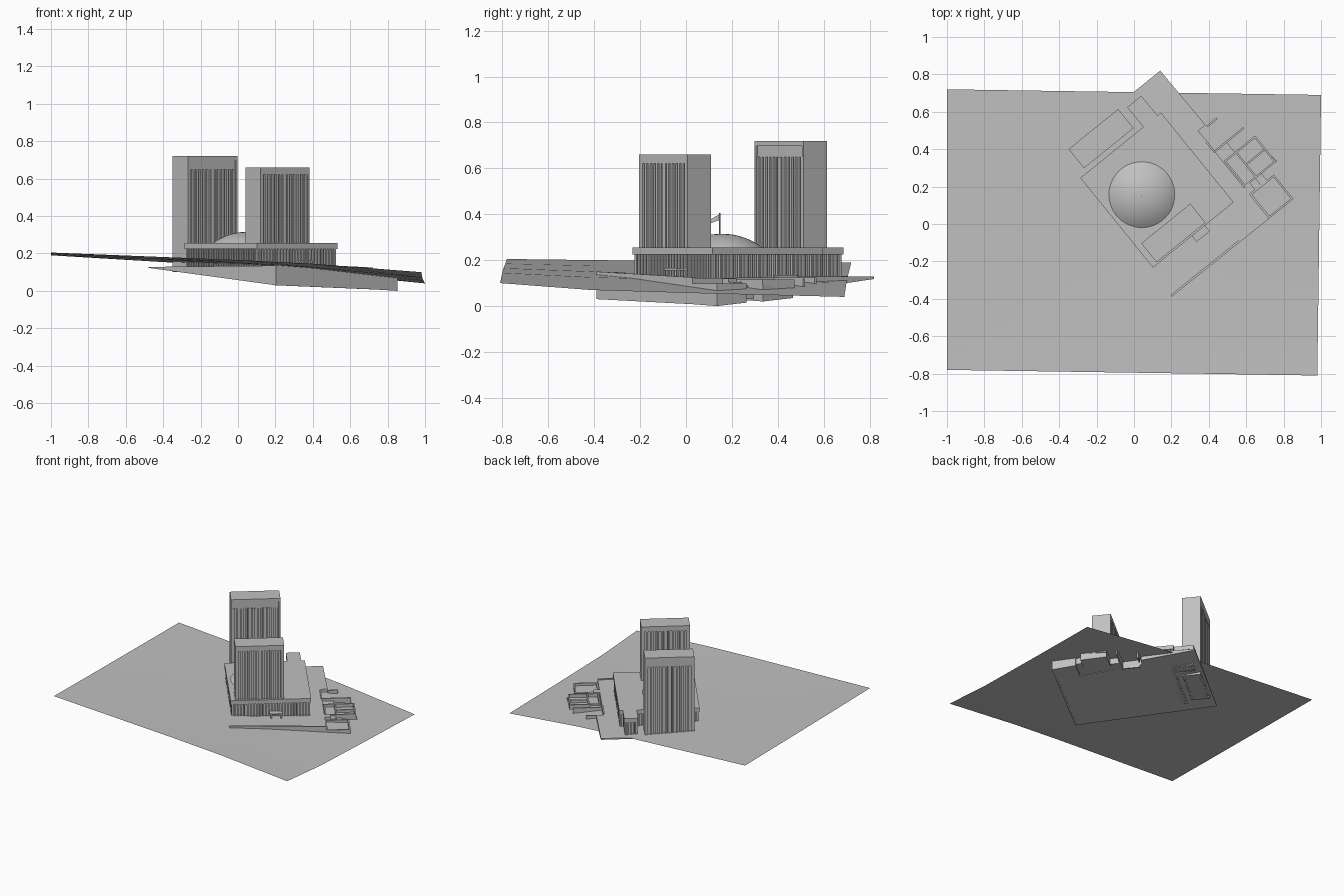
import bpy, bmesh, math
from mathutils import Vector

cube = bpy.data.objects.get("Cube")
if cube:
    bpy.data.objects.remove(cube, do_unlink=True)

ANGLE = math.radians(39)  # the complex is turned on its site

grey = bpy.data.materials.new("concrete_grey")
grey.use_nodes = True
grey.diffuse_color = (0.53, 0.53, 0.53, 1)
grey.node_tree.nodes["Principled BSDF"].inputs["Base Color"].default_value = (0.53, 0.53, 0.53, 1)


def finish(name, bm, turned=True):
    mesh = bpy.data.meshes.new(name)
    bm.to_mesh(mesh)
    bm.free()
    mesh.materials.append(grey)
    obj = bpy.data.objects.new(name, mesh)
    bpy.context.collection.objects.link(obj)
    if turned:
        obj.rotation_euler.z = ANGLE
    return obj


def add_box(bm, u, v, z):
    made = bmesh.ops.create_cube(bm, size=1)["verts"]
    for p in made:
        p.co = Vector([r[0] + (c + 0.5) * (r[1] - r[0]) for r, c in zip((u, v, z), p.co)])


def box(name, u, v, z):
    bm = bmesh.new()
    add_box(bm, u, v, z)
    return finish(name, bm)


def fins(name, u, v, z, pitch, width):
    """Row of upright fins along whichever side of the rectangle is longer."""
    bm = bmesh.new()
    along_u = u[1] - u[0] > v[1] - v[0]
    start, end = u if along_u else v
    count = round((end - start) / pitch)
    for i in range(count + 1):
        c = start + (end - start - width) * i / count
        span = (c, c + width)
        add_box(bm, span if along_u else u, v if along_u else span, z)
    return finish(name, bm)


def rim(name, u, v, z, t=0.01):
    bm = bmesh.new()
    for side in ((u[0], u[0] + t), (u[1] - t, u[1])):
        add_box(bm, side, v, z)
    for side in ((v[0], v[0] + t), (v[1] - t, v[1])):
        add_box(bm, u, side, z)
    return finish(name, bm)


def prism(name, bottom, tops):
    """Solid between a sloping base outline and a roof outline above it."""
    bm = bmesh.new()
    low = [bm.verts.new(p) for p in bottom]
    high = [bm.verts.new((p[0], p[1], t)) for p, t in zip(bottom, tops)]
    bm.faces.new(high)
    bm.faces.new(low[::-1])
    for i in range(len(low)):
        j = (i + 1) % len(low)
        bm.faces.new((low[i], low[j], high[j], high[i]))
    bmesh.ops.recalc_face_normals(bm, faces=bm.faces)
    return finish(name, bm)


# Sloping ground sheet, rows from front to back
bm = bmesh.new()
columns = (-1, -0.5, 0, 0.4, 1)
rows = ((-0.795, (0.205, 0.185, 0.165, 0.145, 0.10)),
        (-0.4, (0.20, 0.175, 0.15, 0.125, 0.07)),
        (0.1, (0.195, 0.168, 0.14, 0.112, 0.055)),
        (0.705, (0.19, 0.16, 0.13, 0.10, 0.04)))
grid = []
for y, heights in rows:
    grid.append([bm.verts.new((x - (0.02 * (0.7 - y) / 1.5 if x == 1 else 0), y - 0.015 * x, h))
                 for x, h in zip(columns, heights)])
for a, b in zip(grid, grid[1:]):
    for i in range(len(columns) - 1):
        bm.faces.new((a[i], a[i + 1], b[i + 1], b[i]))
for f in bm.faces:
    f.smooth = True
finish("ground_sheet", bm, turned=False)

# Plaza with its sloping underside
prism("plaza", [(-0.087, -0.428, 0.03), (0.58, -0.43, 0.008), (0.58, 0.17, 0.07),
                (0.63, 0.17, 0.075), (0.625, 0.549, 0.118), (-0.172, 0.549, 0.123)],
      [0.135, 0.12, 0.128, 0.128, 0.128, 0.128])
prism("plaza_front_wall", [(-0.087, -0.43, 0.03), (0.58, -0.432, 0.008),
                           (0.58, -0.42, 0.008), (-0.087, -0.418, 0.03)],
      [0.15, 0.125, 0.125, 0.15])

# Garden terraces stepping down beside the plaza
prism("lower_terrace", [(0.58, -0.432, 0.008), (0.747, -0.432, 0), (0.747, -0.265, 0.015), (0.58, -0.265, 0.025)],
      [0.08] * 4)
rim("lower_terrace_rim", (0.58, 0.747), (-0.432, -0.265), (0.06, 0.098))
prism("upper_terrace", [(0.585, -0.22, 0.03), (0.805, -0.22, 0.02), (0.79, -0.04, 0.035), (0.585, -0.04, 0.05)],
      [0.09] * 4)
rim("upper_terrace_rim", (0.585, 0.80), (-0.22, -0.04), (0.07, 0.115))
box("upper_terrace_divider", (0.66, 0.67), (-0.22, -0.04), (0.07, 0.11))
box("upper_terrace_crosswall", (0.67, 0.80), (-0.135, -0.125), (0.07, 0.11))
for i in range(4):
    box(f"garden_step_{i + 1}", (0.58 + i * 0.04, 0.62 + i * 0.04), (-0.265, -0.22), (0.03, 0.12 - i * 0.015))
box("garden_long_wall", (0.575, 0.78), (0.025, 0.035), (0.05, 0.125))
box("garden_short_wall", (0.572, 0.582), (0.025, 0.155), (0.05, 0.135))
box("garden_end_wall", (0.63, 0.70), (0.155, 0.165), (0.06, 0.125))
box("garden_landing", (0.58, 0.66), (-0.04, 0.025), (0.05, 0.105))

# Main hall: recessed walls, fins all round and an overhanging roof band
def hall(name, u, v, roof):
    d = 0.018
    box(name + "_walls", (u[0] + d, u[1] - d), (v[0] + d, v[1] - d), (0.1, roof[0]))
    box(name + "_roof", u, v, roof)
    iu, iv = (u[0] + 0.006, u[1] - 0.006), (v[0] + 0.006, v[1] - 0.006)
    for label, fu, fv in (("front", iu, (iv[0], iv[0] + 0.014)), ("back", iu, (iv[1] - 0.014, iv[1])),
                          ("left", (iu[1] - 0.014, iu[1]), iv), ("right", (iu[0], iu[0] + 0.014), iv)):
        fins(f"{name}_{label}_fins", fu, fv, (0.1, roof[0]), 0.022, 0.01)


hall("hall", (-0.068, 0.487), (-0.245, 0.372), (0.225, 0.255))
hall("annex", (0.365, 0.462), (0.36, 0.508), (0.225, 0.255))
box("entrance_canopy", (0.2, 0.29), (-0.285, -0.24), (0.155, 0.165))
for u in (0.205, 0.275):
    box("canopy_post", (u, u + 0.01), (-0.28, -0.27), (0.1, 0.155))

# Shallow dome as a spherical cap
bm = bmesh.new()
radius, rise, rings, sides = 0.176, 0.06, 8, 48
ball = (radius ** 2 + rise ** 2) / (2 * rise)
half = math.asin(radius / ball)
profile = [bm.verts.new((ball * math.sin(half * i / rings), 0, ball * math.cos(half * i / rings) - ball + rise))
           for i in range(rings + 1)]
edges = [bm.edges.new(pair) for pair in zip(profile, profile[1:])]
bmesh.ops.spin(bm, geom=profile + edges, axis=(0, 0, 1), cent=(0, 0, 0),
               angle=math.tau, steps=sides, use_duplicate=False)
bmesh.ops.remove_doubles(bm, verts=bm.verts, dist=0.0001)
bmesh.ops.recalc_face_normals(bm, faces=bm.faces)
if sum(f.normal.z for f in bm.faces) < 0:
    bmesh.ops.reverse_faces(bm, faces=bm.faces)
for f in bm.faces:
    f.smooth = True
dome = finish("dome", bm, turned=False)
dome.location = (0.042, 0.157, 0.255)

# Flag and pole on the dome
pole = box("flag_pole", (-0.002, 0.002), (-0.002, 0.002), (0.31, 0.405))
pole.location = (0.042, 0.147, 0)
bm = bmesh.new()
bm.faces.new([bm.verts.new(p) for p in ((0.042, 0.147, 0.40), (0.042, 0.147, 0.375),
                                        (0.046, 0.11, 0.362), (0.046, 0.11, 0.38))])
finish("flag", bm, turned=False)


# Slab towers: blank end walls, finned long faces and a solid crown
def tower(name, u, v, base, crown, top):
    d = 0.014
    box(name + "_core", (u[0] + 0.005, u[1] - 0.005), (v[0] + d, v[1] - d), (base, top - 0.005))
    for label, eu in (("right", (u[0], u[0] + 0.012)), ("left", (u[1] - 0.012, u[1]))):
        box(f"{name}_{label}_end", eu, v, (base, top))
    for label, fv in (("front", (v[0] + 0.002, v[0] + d)), ("back", (v[1] - d, v[1] - 0.002))):
        fins(f"{name}_{label}_fins", (u[0] + 0.01, u[1] - 0.01), fv, (base, crown), 0.027, 0.013)
    mid = (u[0] + u[1]) / 2
    box(name + "_middle_pier", (mid - 0.012, mid + 0.012), (v[0] + 0.001, v[1] - 0.001), (base, crown))


tall_u, tall_v = (-0.02, 0.321), (0.4, 0.531)
tower("tall_tower", tall_u, tall_v, 0.1, 0.65, 0.72)
box("tall_tower_crown", tall_u, (tall_v[0] + 0.006, tall_v[1]), (0.65, 0.697))
box("tall_tower_cap", tall_u, tall_v, (0.697, 0.72))
short_u, short_v = (-0.035, 0.302), (-0.235, -0.105)
tower("short_tower", short_u, short_v, 0.24, 0.622, 0.66)
box("short_tower_crown", short_u, short_v, (0.622, 0.66))
